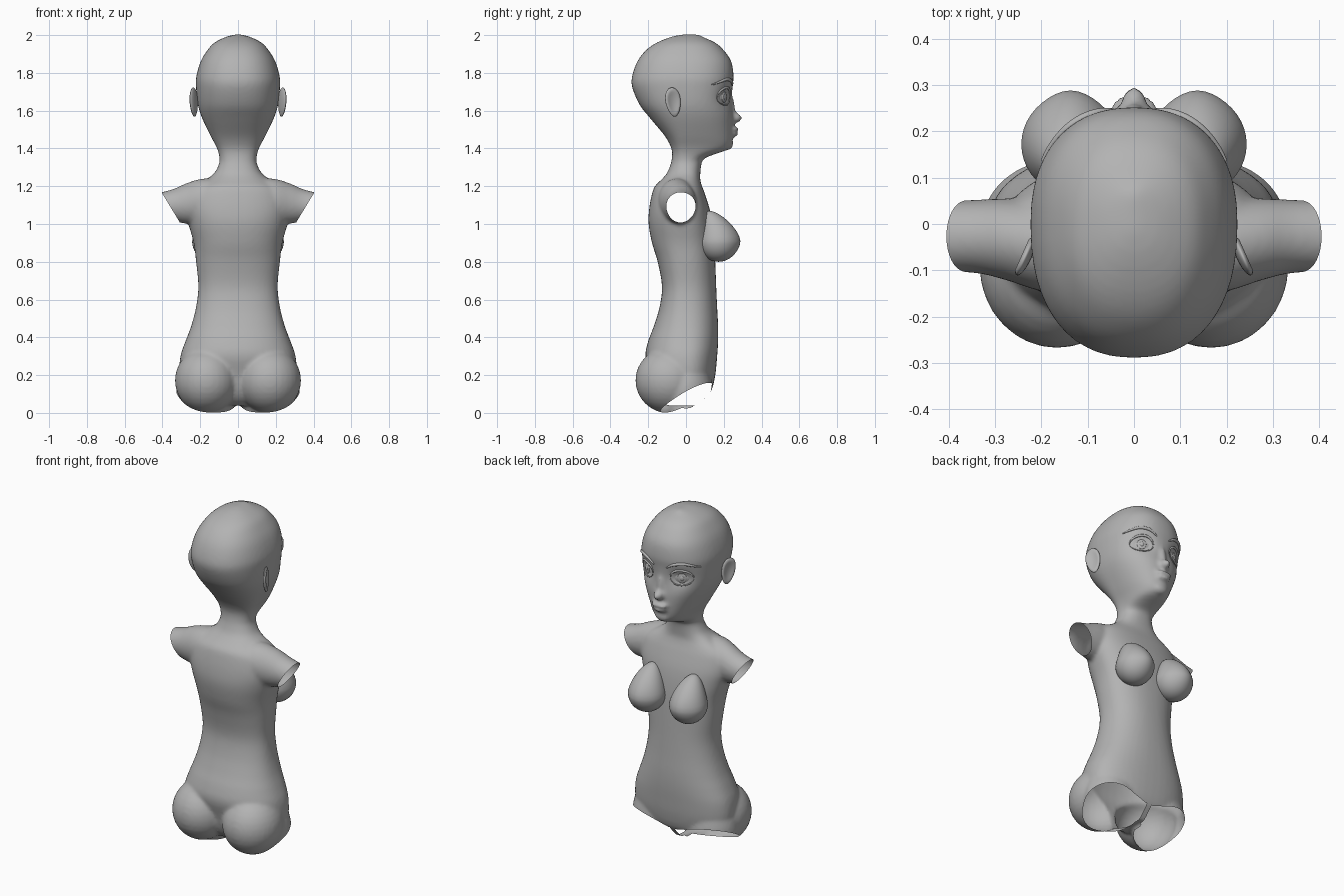
import bpy, bmesh, math
from mathutils import Vector, Matrix
from mathutils.bvhtree import BVHTree

if "Cube" in bpy.data.objects:
    bpy.data.objects.remove(bpy.data.objects["Cube"])

skin = bpy.data.materials.new("clay_grey")
skin.diffuse_color = (0.45, 0.45, 0.45, 1)
skin.use_nodes = True
skin.node_tree.nodes["Principled BSDF"].inputs["Base Color"].default_value = skin.diffuse_color


def finish(name, mesh, mirror=True):
    """Link a mesh, shade it smooth and mirror it across x = 0."""
    ob = bpy.data.objects.new(name, mesh)
    bpy.context.collection.objects.link(ob)
    mesh.materials.clear()
    mesh.materials.append(skin)
    for p in mesh.polygons:
        p.use_smooth = True
        p.material_index = 0
    if mirror:
        m = ob.modifiers.new("mirror", 'MIRROR')
        m.merge_threshold = 0.0005
    return ob


def to_mesh(bm, name):
    bmesh.ops.recalc_face_normals(bm, faces=bm.faces)
    me = bpy.data.meshes.new(name)
    bm.to_mesh(me)
    bm.free()
    return me


def spline(rows, steps=4):
    """Catmull-Rom interpolation of ring parameters."""
    out = []
    for i in range(len(rows) - 1):
        p = [rows[max(0, min(len(rows) - 1, i + k))] for k in (-1, 0, 1, 2)]
        for s in range(steps):
            t = s / steps
            out.append([0.5 * (2*b + (c-a)*t + (2*a-5*b+4*c-d)*t*t + (3*b-a-3*c+d)*t**3)
                        for a, b, c, d in zip(*p)])
    return out + [list(rows[-1])]


def loft(bm, rows, place, power=2.3, n=48):
    """Rings of (position, half width, back, front), capped at both ends."""
    rings = []
    for t, w, back, front in spline(rows):
        ring = []
        yc = (back + front) / 2 if front < 0.06 else 0
        for k in range(n):
            a = 2 * math.pi * k / n
            c, s = math.cos(a), math.sin(a)
            u = math.copysign(abs(c) ** (2 / power), c) * w
            v = math.copysign(abs(s) ** (2 / power), s)
            ring.append(bm.verts.new(place(u, yc + v * ((front - yc) if v > 0 else (yc - back)), t)))
        rings.append(ring)
    for a, b in zip(rings, rings[1:]):
        for k in range(n):
            bm.faces.new((a[k], a[(k+1) % n], b[(k+1) % n], b[k]))
    bm.faces.new(rings[0][::-1])
    bm.faces.new(rings[-1])


def ball(bm, centre, radii, rot=None, seg=32):
    m = Matrix.Translation(centre) @ (rot or Matrix()) @ Matrix.Diagonal((*radii, 1))
    return bmesh.ops.create_uvsphere(bm, u_segments=seg, v_segments=seg // 2, radius=1, matrix=m)['verts']


# Solid parts of the body: torso, neck and head in one loft
bm = bmesh.new()
loft(bm, [(.04, .10, -.10, .065), (.07, .20, -.14, .095), (.12, .28, -.17, .135), (.20, .31, -.19, .155),
          (.30, .305, -.215, .165), (.38, .278, -.20, .17), (.46, .248, -.17, .17), (.56, .222, -.14, .165),
          (.67, .21, -.127, .16), (.80, .222, -.15, .155), (.90, .235, -.18, .15), (1.0, .262, -.198, .14),
          (1.08, .278, -.195, .125), (1.16, .265, -.18, .10), (1.2, .23, -.165, .085), (1.235, .17, -.13, .075),
          (1.27, .125, -.10, .076), (1.32, .10, -.08, .082), (1.345, .098, -.075, .095), (1.365, .10, -.073, .14),
          (1.39, .107, -.075, .21), (1.42, .12, -.085, .24), (1.47, .147, -.115, .248), (1.56, .19, -.19, .25),
          (1.63, .212, -.245, .243), (1.72, .222, -.284, .246), (1.78, .221, -.286, .252), (1.86, .198, -.258, .24),
          (1.92, .162, -.212, .20), (1.96, .125, -.155, .155), (1.99, .065, -.08, .09), (2.003, .015, -.02, .07)],
     lambda u, v, t: (u, v, t))
for s in (-1, 1):
    # Shoulder stubs, buttocks and thigh tops
    loft(bm, [(.12, .11, -.15, .055), (.20, .118, -.145, .055), (.28, .105, -.12, .055),
              (.35, .085, -.105, .052), (.46, .075, -.105, .05)],
         lambda u, v, t: (s * t, v, 1.12 - .15 * (t - .2) + u), power=2)
    ball(bm, (s * .166, -.09, .172), (.168, .178, .174))
    ball(bm, (s * .165, 0, .12), (.163, .142, .2))
# Nose, lips and chin
ball(bm, (0, .262, 1.562), (.027, .034, .026))
ball(bm, (0, .238, 1.61), (.02, .024, .085), Matrix.Rotation(.12, 4, 'X'))
ball(bm, (0, .25, 1.503), (.052, .03, .013))
ball(bm, (0, .248, 1.476), (.044, .03, .013))
ball(bm, (0, .215, 1.425), (.05, .036, .035))

# Fuse the solids into a single smooth skin
src = finish("body_source", to_mesh(bm, "body_source"), False)
rm = src.modifiers.new("fuse", 'REMESH')
rm.mode = 'VOXEL'
rm.voxel_size = 0.0105
sm = src.modifiers.new("soften", 'SMOOTH')
sm.factor = 0.5
sm.iterations = 6
bpy.context.view_layer.update()
fused = bpy.data.meshes.new_from_object(src.evaluated_get(bpy.context.evaluated_depsgraph_get()))
bpy.data.objects.remove(src)
bm = bmesh.new()
bm.from_mesh(fused)


def cut(co, no, keep=lambda c: True, **kw):
    faces = [f for f in bm.faces if keep(f.calc_center_median())]
    geom = faces + list({e for f in faces for e in f.edges}) + list({v for f in faces for v in f.verts})
    bmesh.ops.bisect_plane(bm, geom=geom, dist=1e-5, plane_co=co, plane_no=no, **kw)


# Keep half, then open the arm and leg holes
cut((0, 0, 0), (1, 0, 0), clear_inner=True)
cut((.4, 0, 1.16), (.855, 0, -.519), lambda c: c.x > .27 and .97 < c.z < 1.4, clear_outer=True)
cut((.025, 0, 0), (1, 0, 0), lambda c: c.z < .3)
cut((0, 0, .0325), (.25, .55, -1), lambda c: c.x > .025 and c.z < .3, clear_outer=True)

# Eye sockets
for v in bm.verts:
    if v.co.y > .05 and v.co.z > 1.5:
        d = ((v.co.x - .112) / .055) ** 2 + ((v.co.z - 1.672) / .045) ** 2
        v.co.y -= .02 * math.exp(-d)
bvh = BVHTree.FromBMesh(bm)
finish("body", to_mesh(bm, "body"))


def on_face(x, z, lift=0.0):
    hit, normal = bvh.ray_cast(Vector((x, 1, z)), Vector((0, -1, 0)))[:2]
    return hit + normal * lift


def tube(name, pts, radius, taper=True):
    """Round strand through points, thinner at the ends."""
    cu = bpy.data.curves.new(name, 'CURVE')
    cu.dimensions = '3D'
    cu.bevel_depth = radius
    cu.bevel_resolution = 3
    cu.use_fill_caps = True
    sp = cu.splines.new('POLY')
    sp.points.add(len(pts) - 1)
    for i, p in enumerate(pts):
        sp.points[i].co = (*p, 1)
        sp.points[i].radius = .35 + .65 * math.sin(math.pi * i / (len(pts) - 1)) if taper else 1
    ob = bpy.data.objects.new(name, cu)
    bpy.context.collection.objects.link(ob)
    bpy.context.view_layer.update()
    me = bpy.data.meshes.new_from_object(ob.evaluated_get(bpy.context.evaluated_depsgraph_get()))
    bpy.data.objects.remove(ob)
    finish(name, me)


# Eyebrows and eyelids lie on the face
brow = spline([(.042, 1.732), (.085, 1.758), (.14, 1.764), (.196, 1.738)], 6)
tube("eyebrow", [on_face(x, z, .002) for x, z in brow], .009)
for name, h, r in (("upper_eyelid", .05, .007), ("lower_eyelid", -.042, .004)):
    arc = [(.113 - .056 * math.cos(math.pi * i / 16), 1.672 + h * math.sin(math.pi * i / 16)) for i in range(17)]
    tube(name, [on_face(x, z, .001) for x, z in arc], r)

# Eyeball with a raised iris and pupil
turn = Matrix.Rotation(-.52, 4, 'Z')
eye = on_face(.113, 1.672)
out = turn @ Vector((0, 1, 0))
for name, off, rad in (("eyeball", -.012, (.052, .02, .044)), ("iris", .005, (.026, .006, .03)),
                       ("pupil", .009, (.012, .005, .014))):
    bm = bmesh.new()
    ball(bm, eye + out * off, rad, turn, 24)
    finish(name, to_mesh(bm, name))

# Ear: flattened shell with a hollow outer side
bm = bmesh.new()
for v in ball(bm, (0, 0, 0), (1, 1, 1), Matrix.Rotation(math.pi / 2, 4, 'Y'), 32):
    r = math.hypot(v.co.y, v.co.z)
    if v.co.x > 0 and r < .8:
        v.co.x -= .9 * (1 - (r / .8) ** 2)
    v.co = Vector((v.co.x * .014, v.co.y * (.043 + .008 * v.co.z), v.co.z * .078))
bmesh.ops.transform(bm, verts=bm.verts, matrix=Matrix.Translation((.234, -.068, 1.645))
                    @ Matrix.Rotation(.42, 4, 'Z') @ Matrix.Rotation(.15, 4, 'X'))
finish("ear", to_mesh(bm, "ear"))

# Breast: teardrop that narrows and leans back towards the top
bm = bmesh.new()
for v in ball(bm, (0, 0, 0), (1, 1, 1), None, 40):
    x, y, z = v.co
    up = max(z, 0)
    v.co = (.137 + x * .106 * (1 - .28 * up), .172 + y * .108 * (1 - .2 * up) - .05 * up * up
            + .008 * max(y, 0) ** 8, .91 + z * (.16 if z > 0 else .11))
finish("breast", to_mesh(bm, "breast"))
